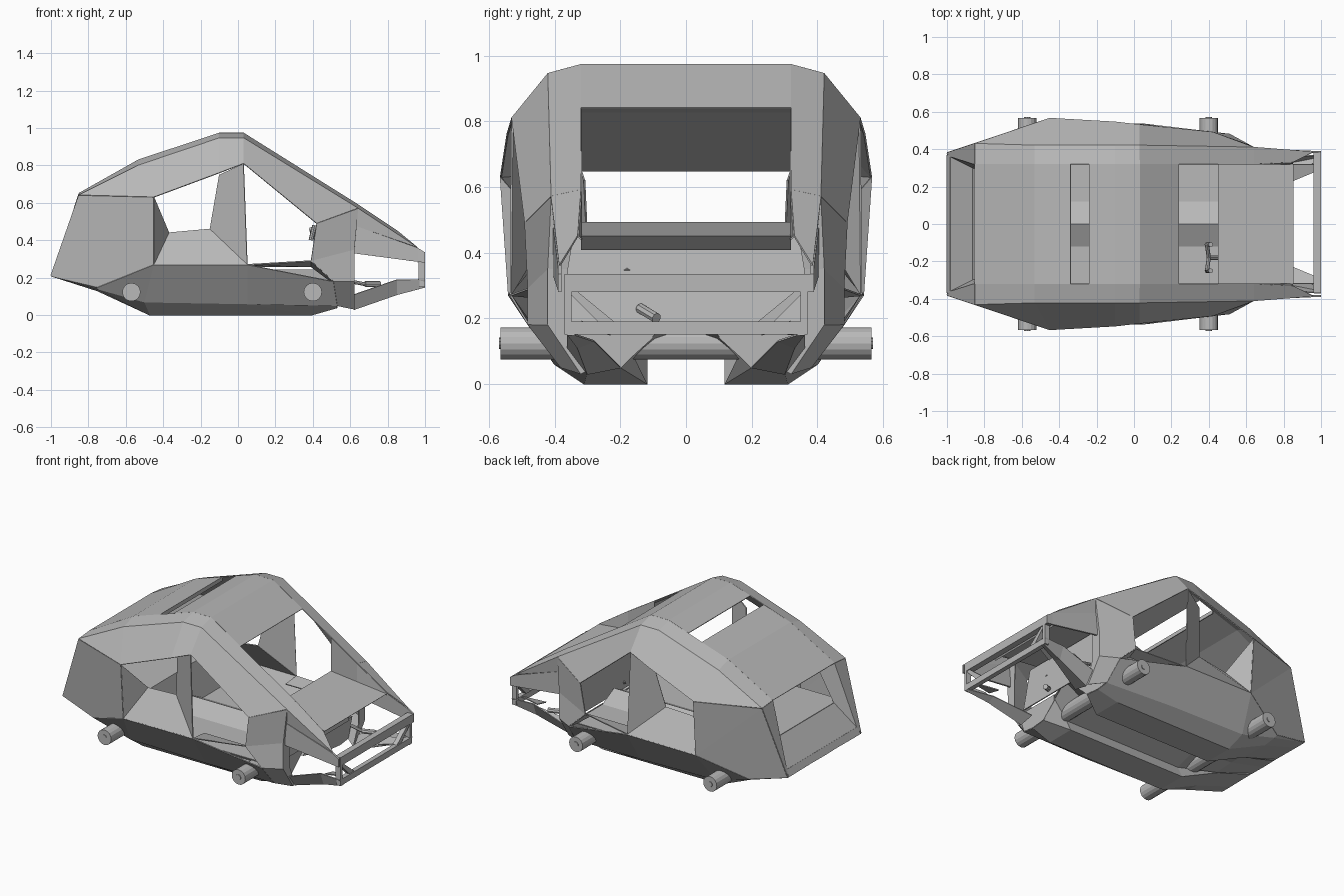
import bpy, bmesh
from mathutils import Vector, Matrix

cube = bpy.data.objects.get("Cube")
if cube:
    bpy.data.objects.remove(cube)

grey = bpy.data.materials.new("plain_grey")
grey.use_nodes = True
colour = (0.48, 0.48, 0.48, 1)
grey.diffuse_color = colour
grey.node_tree.nodes["Principled BSDF"].inputs["Base Color"].default_value = colour


def finish(name, bm, thick=0):
    """Turn a bmesh into a flat shaded object, with sheet thickness if asked."""
    bmesh.ops.remove_doubles(bm, verts=bm.verts, dist=0.0005)
    bmesh.ops.recalc_face_normals(bm, faces=bm.faces)
    mesh = bpy.data.meshes.new(name)
    bm.to_mesh(mesh)
    bm.free()
    mesh.materials.append(grey)
    obj = bpy.data.objects.new(name, mesh)
    bpy.context.collection.objects.link(obj)
    if thick:
        mod = obj.modifiers.new("sheet", 'SOLIDIFY')
        mod.thickness, mod.offset = thick, 0
    return obj


def add_face(bm, pts):
    clean = [p for i, p in enumerate(pts) if p != pts[i - 1]]
    if len(clean) > 2:
        bm.faces.new([bm.verts.new(p) for p in clean])


def loft(name, *rows, thick=0.006):
    """Sheet through rows of points, built on both sides."""
    bm = bmesh.new()
    for side in (1, -1):
        for a, b in zip(rows, rows[1:]):
            for i in range(len(a) - 1):
                quad = [a[i], a[i + 1], b[i + 1], b[i]]
                add_face(bm, [(x, side * y, z) for x, y, z in quad])
    return finish(name, bm, thick)


def span(name, profile, half, thick=0.006):
    """Sheet following an x-z profile across the full width."""
    bm = bmesh.new()
    for (x, z), (u, w) in zip(profile, profile[1:]):
        add_face(bm, [(x, -half, z), (x, half, z), (u, half, w), (u, -half, w)])
    return finish(name, bm, thick)


def box(name, low, high):
    bm = bmesh.new()
    lo, hi = Vector(low), Vector(high)
    bmesh.ops.create_cube(bm, size=1, matrix=Matrix.Translation((lo + hi) / 2)
                          @ Matrix.Diagonal((hi - lo).to_4d()))
    return finish(name, bm)


def rod(name, start, end, radius, sides=16):
    a, b = Vector(start), Vector(end)
    turn = (b - a).to_track_quat('Z', 'Y').to_matrix().to_4x4()
    bm = bmesh.new()
    bmesh.ops.create_cone(bm, cap_ends=True, segments=sides, radius1=radius, radius2=radius,
                          depth=(b - a).length, matrix=Matrix.Translation((a + b) / 2) @ turn)
    return finish(name, bm)


# Corner points shared by several panels
tail_top = (-.85, .43, .64)
tail_low = (-1, .38, .21)
quarter_top = (-.45, .565, .63)
quarter_low = (-.45, .54, .27)
pillar_top = (.03, .53, .81)
pillar_low = (.05, .535, .27)
fender_back = (.42, .49, .49)
fender_top = (.64, .41, .57)
fender_low = (.51, .48, .18)
hull_back = (-.75, .42, .15)
nose_tip = (.96, .385, .36)

# Roof: centre sheets with the hatch slot and windscreen left open
span("rear_roof", [(-.85, .65), (-.53, .83), (-.34, .893), (-.34, .87)], .32)
span("front_roof", [(-.24, .926), (-.1, .972), (.03, .972), (.24, .84)], .32)
loft("roof_side_and_screen_pillar",
     [(-.85, .32, .65), (-.53, .32, .83), (-.1, .32, .972), (.03, .32, .972), (.64, .32, .59)],
     [tail_top, (-.53, .42, .80), (-.1, .42, .945), (.03, .42, .945), fender_top],
     [tail_top, quarter_top, (-.1, .545, .76), pillar_top, fender_back])

# Rear quarter, rear frame and tapered recess
loft("rear_quarter", [tail_top, quarter_top], [tail_top, quarter_low], [tail_low, hull_back])
loft("rear_frame",
     [tail_top, tail_low],
     [(-.85, .32, .65), (-.98, .36, .25)],
     [(-.72, .31, .62), (-.86, .30, .40)])
span("rear_lip", [(-1, .21), (-.98, .25)], .37)
loft("rear_shelf", [(-.98, .36, .25), (-.98, 0, .25)], [(-.86, .30, .40), (-.86, 0, .40)])
span("cargo_floor", [(-.86, .40), (-.40, .40), (-.34, .18)], .36)

# Recessed door panel and centre pillar, running up under the roof edge
loft("quarter_return", [quarter_top, quarter_low], [(-.37, .40, .44), (-.37, .40, .44)])
loft("rear_door_panel",
     [quarter_low, pillar_low],
     [(-.37, .40, .44), (-.15, .42, .46)])
loft("centre_pillar", [(-.1, .48, .75), (-.15, .42, .46)], [pillar_top, pillar_low])

# Front fender, its return, and the door sill
loft("front_fender",
     [fender_back, (.39, .48, .29), fender_low, (.53, .38, .05)],
     [fender_top, (.62, .42, .35), (.62, .42, .18), (.62, .32, .03)],
     [(.64, .32, .59), (.62, .36, .35), (.62, .36, .18), (.62, .30, .04)])
loft("front_sill", [pillar_low, (.39, .48, .29), fender_low],
     [(.05, .42, .26), (.39, .42, .26), (.51, .42, .17)])

# Cabin floor with a centre ridge, closed off ahead by a firewall
loft("cabin_floor",
     [(-.36, .42, .18), (-.36, .12, .18), (-.36, 0, .24)],
     [(.52, .42, .18), (.52, .12, .18), (.52, 0, .24)])
span("firewall", [(.50, .47), (.55, .18)], .36)
loft("footwell_front",
     [(.53, .38, .05), (.53, .3, .04), (.53, .2, .05), (.53, .1, .14)],
     [(.53, .42, .18), (.53, .3, .18), (.53, .2, .18), (.53, .1, .18)])

# Hull with two pontoons and an arched tunnel between them
loft("hull",
     [tail_low, hull_back, quarter_low, pillar_low, fender_low],
     [tail_low, (-.75, .40, .14), (-.5, .40, .07), (.05, .40, .06), (.53, .38, .05)],
     [(-1, .3, .21), (-.75, .31, .13), (-.47, .31, 0), (.39, .31, 0), (.53, .3, .04)],
     [(-1, .12, .21), (-.75, .12, .13), (-.47, .12, 0), (.39, .12, 0), (.53, .2, .05)],
     [(-1, .1, .21), (-.75, .15, .14), (-.47, .16, .08), (.39, .16, .08), (.53, .1, .15)],
     [(-1, 0, .21), (-.75, 0, .15), (-.47, 0, .13), (.39, 0, .15), (.53, 0, .23)])

# Hood, its corners and the pillar inner walls
span("hood", [(.45, .49), (.85, .45), (.80, .41)], .32)
loft("hood_side",
     [(.45, .32, .71), (.64, .32, .59), (.85, .33, .45)],
     [(.45, .32, .49), (.64, .32, .47), (.85, .32, .44)])
loft("hood_corner",
     [(.64, .32, .59), (.85, .33, .45)],
     [fender_top, nose_tip],
     [(.62, .40, .48), nose_tip])

# Nose: side plates above and below the open middle
loft("upper_nose_plate",
     [(.62, .40, .48), nose_tip, (1, .385, .335)],
     [(.62, .40, .33), (.96, .385, .285), (1, .385, .28)], thick=.012)
loft("lower_nose_plate",
     [(.62, .36, .11), (.85, .36, .19), (1, .37, .19)],
     [(.62, .30, .03), (.85, .33, .11), (1, .36, .15)],
     [(.62, .20, .05), (.85, .28, .13), (1, .34, .15)])
box("upper_nose_bar", (.96, -.37, .28), (1, .38, .335))
box("lower_nose_bar", (.97, -.37, .15), (1, .37, .19))
loft("nose_gusset", [(.98, .36, .28), (.98, .33, .28)], [(.98, .27, .19), (.98, .22, .19)], thick=.03)
for y in (-.36, .36):
    box("nose_post", (.965, y - .01, .19), (1, y + .01, .28))
    loft("nose_brace", [(.85, .32, .17), (.97, .32, .19)], [(.85, .23, .15), (.97, .28, .17)])

# Axles crossing the tunnel, with small hub pins
for x in (-.57, .40):
    rod("axle", (x, -.566, .123), (x, .566, .123), .049)
    for side in (-1, 1):
        rod("hub_pin", (x, side * .56, .123), (x, side * .571, .123), .018, 10)

# Control yoke and nose hooks
rod("control_column", (.52, -.18, .34), (.40, -.18, .43), .012, 8)
for y in (-.25, -.11):
    rod("yoke_arm", (.40, -.18, .43), (.39, y, .46), .011, 8)
    rod("yoke_grip", (.39, y, .40), (.41, y, .48), .013, 8)
rod("hook_arm", (.60, .31, .18), (.68, .31, .165), .010, 8)
rod("hook_grip", (.68, .31, .165), (.76, .34, .165), .016, 8)
rod("pedal", (.54, -.14, .23), (.61, -.09, .20), .016, 8)
